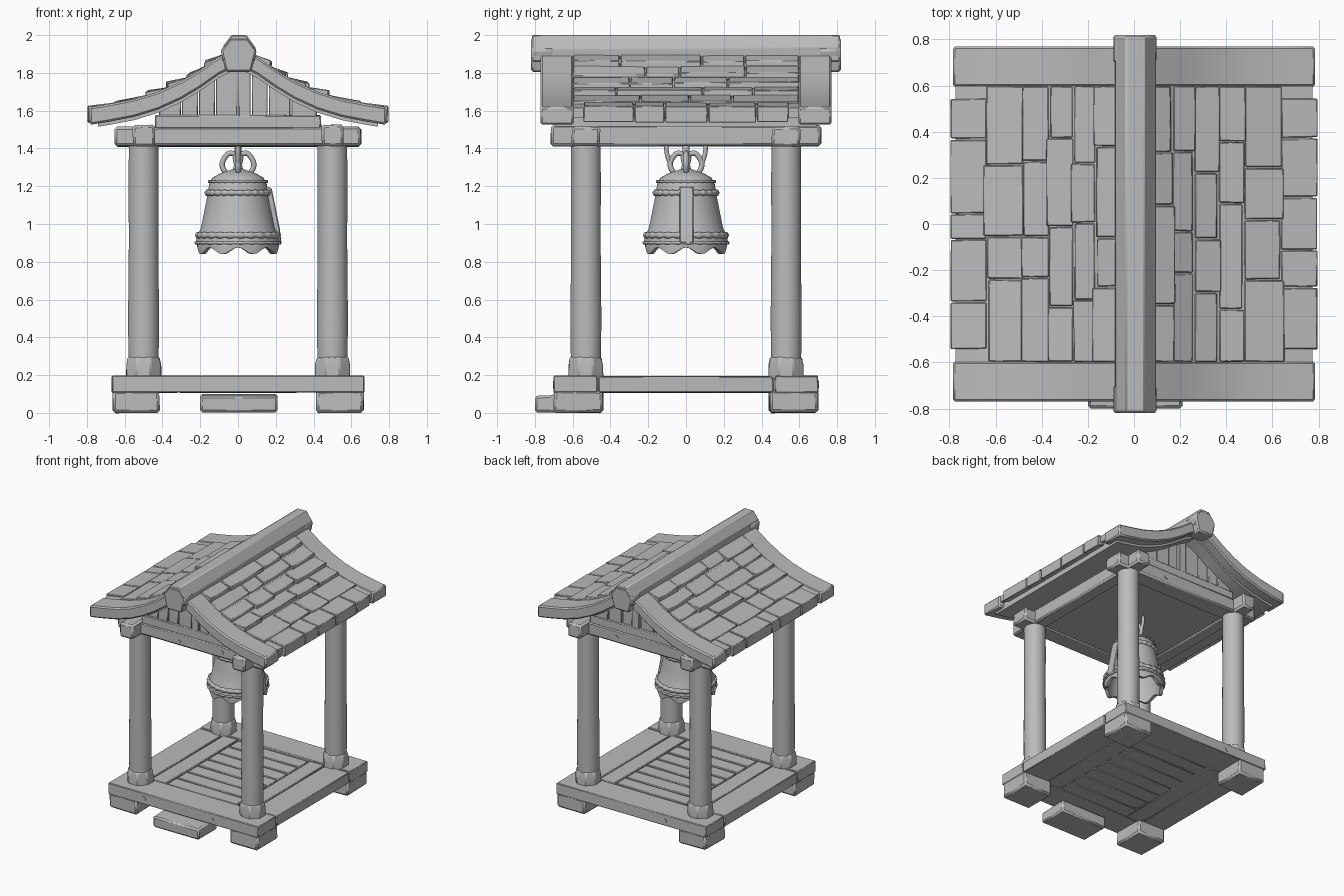
import bpy, bmesh, math, random
from mathutils import Matrix, Vector

random.seed(4)
if "Cube" in bpy.data.objects:
    bpy.data.objects.remove(bpy.data.objects["Cube"])

grey = bpy.data.materials.new("plain_grey")
grey.use_nodes = True
grey.diffuse_color = (0.5, 0.5, 0.5, 1)
grey.node_tree.nodes["Principled BSDF"].inputs["Base Color"].default_value = (0.5, 0.5, 0.5, 1)


def finish(bm, name, bevel=0.008, angle=30, wear=0.0):
    """Turn a bmesh into a named, shaded object with worn edges."""
    for v in bm.verts:
        v.co += Vector([random.uniform(-wear, wear) for _ in range(3)])
    bmesh.ops.recalc_face_normals(bm, faces=bm.faces)
    mesh = bpy.data.meshes.new(name)
    bm.to_mesh(mesh)
    bm.free()
    mesh.materials.append(grey)
    obj = bpy.data.objects.new(name, mesh)
    bpy.context.collection.objects.link(obj)
    if bevel:
        mod = obj.modifiers.new("worn_edges", "BEVEL")
        mod.width = bevel
        mod.segments = 1
        mod.limit_method = "ANGLE"
    bpy.ops.object.select_all(action="DESELECT")
    obj.select_set(True)
    bpy.context.view_layer.objects.active = obj
    bpy.ops.object.shade_smooth_by_angle(angle=math.radians(angle))
    return obj


def prism(bm, points, y0, y1, side=1):
    """Extrude an x-z outline from y0 to y1, optionally mirrored in x."""
    a = [bm.verts.new((x * side, y0, z)) for x, z in points]
    b = [bm.verts.new((x * side, y1, z)) for x, z in points]
    bm.faces.new(a)
    bm.faces.new(b[::-1])
    for i in range(len(a)):
        j = (i + 1) % len(a)
        bm.faces.new((a[i], b[i], b[j], a[j]))


def box(bm, x0, x1, y0, y1, z0, z1):
    prism(bm, [(x0, z0), (x1, z0), (x1, z1), (x0, z1)], y0, y1)


def tube(bm, x, y, rings, sides):
    """Stack of (radius, z) rings around a vertical axis, capped."""
    loops = []
    for r, z in rings:
        loops.append([bm.verts.new((x + r * math.cos((i + .5) * math.tau / sides),
                                    y + r * math.sin((i + .5) * math.tau / sides), z))
                      for i in range(sides)])
    for lo, hi in zip(loops, loops[1:]):
        for i in range(sides):
            j = (i + 1) % sides
            bm.faces.new((lo[i], lo[j], hi[j], hi[i]))
    bm.faces.new(loops[0])
    bm.faces.new(loops[-1])


def cord(name, points, radius):
    curve = bpy.data.curves.new(name, "CURVE")
    curve.dimensions = "3D"
    curve.bevel_depth = radius
    curve.bevel_resolution = 2
    curve.use_fill_caps = True
    spline = curve.splines.new("NURBS")
    spline.points.add(len(points) - 1)
    for p, co in zip(spline.points, points):
        p.co = (*co, 1)
    spline.use_endpoint_u = True
    spline.order_u = 3
    curve.materials.append(grey)
    bpy.context.collection.objects.link(bpy.data.objects.new(name, curve))


# Roof sweep, measured from the ridge outward
SWEEP = [(0, 1.93), (.1, 1.88), (.2, 1.81), (.3, 1.75), (.42, 1.695),
         (.55, 1.655), (.68, 1.63), (.79, 1.612)]


def roof_z(x):
    for (xa, za), (xb, zb) in zip(SWEEP, SWEEP[1:]):
        if x <= xb:
            return za + (zb - za) * (x - xa) / (xb - xa)
    return SWEEP[-1][1]


def roof_strip(top, bottom, reach):
    xs = [x for x, _ in SWEEP if x < reach] + [reach]
    return ([(x, roof_z(x) + top) for x in xs] +
            [(x, roof_z(x) + bottom) for x in reversed(xs)])


# Foot blocks and front step
for sx, xn in ((1, "left"), (-1, "right")):
    for sy, yn in ((-1, "front"), (1, "back")):
        bm = bmesh.new()
        xa, xb = sorted((sx * .415, sx * .665))
        ya, yb = sorted((sy * .44, sy * .70))
        box(bm, xa, xb, ya, yb, 0, .12)
        finish(bm, f"{yn}_{xn}_foot", .015, wear=.004)
        # Round post on an octagonal collar
        bm = bmesh.new()
        tube(bm, sx * .5, sy * .53, [(.08, .2), (.083, .5), (.079, .9), (.08, 1.2), (.079, 1.42)], 20)
        finish(bm, f"{yn}_{xn}_post", 0, 40)
        bm = bmesh.new()
        tube(bm, sx * .5, sy * .53, [(.099, .18), (.099, .25), (.09, .295)], 8)
        finish(bm, f"{yn}_{xn}_collar", .008, 25, .003)
bm = bmesh.new()
box(bm, -.2, .21, -.8, -.56, .003, .1)
for v in bm.verts:
    if v.co.y < -.7 and v.co.z > .05:
        v.co.z -= .01
finish(bm, "front_step", .012)

# Floor: solid core, border boards, side boards and inner slats
bm = bmesh.new()
box(bm, -.655, .655, -.69, .69, .112, .18)
finish(bm, "floor_core")
bm = bmesh.new()
for s in (-1, 1):
    ya, yb = sorted((s * .70, s * .47))
    box(bm, -.668, .668, ya, yb, .108, .196)
    for inner, outer in ((.46, .668), (.32, .452)):
        xa, xb = sorted((s * inner, s * outer))
        box(bm, xa, xb, -.462, .462, .108, .194)
slats = 7
for i in range(slats):
    y = -.462 + i * .924 / slats
    box(bm, -.312, .312, y, y + .924 / slats - .012, .108, .192)
finish(bm, "floor_boards", .005, wear=.002)

# Crossing beams, with ends running past the posts
for s, n in ((-1, "front"), (1, "back")):
    bm = bmesh.new()
    box(bm, -.65, .65, s * .53 - .075, s * .53 + .075, 1.41, 1.515)
    finish(bm, n + "_beam", .014, wear=.004)
    bm = bmesh.new()
    box(bm, -.44, .44, s * .53 - .07, s * .53 + .07, 1.505, 1.575)
    finish(bm, n + "_upper_beam", .006, wear=.002)
for s, n in ((1, "left"), (-1, "right")):
    bm = bmesh.new()
    box(bm, s * .5 - .057, s * .5 + .057, -.715, .715, 1.412, 1.525)
    finish(bm, n + "_beam", .014, wear=.004)
bm = bmesh.new()
box(bm, -.5, .5, -.53, .53, 1.42, 1.46)
finish(bm, "ceiling", 0)

# Gable planks cut to the sweep of the roof
for s, n in ((-1, "front"), (1, "back")):
    bm = bmesh.new()
    edges = [-.42, -.3, -.21, -.12, 0, .07, .16, .28, .42]
    for a, b in zip(edges, edges[1:]):
        y = s * (.55 + random.uniform(0, .02))
        prism(bm, [(a + .003, 1.56), (b - .003, 1.56), (b - .003, roof_z(abs(b)) - .06),
                   (a + .003, roof_z(abs(a)) - .06)], y - .03, y + .03)
    finish(bm, n + "_gable_planks", .004)

# Roof decks, barge boards and shingles
courses = [.06, .17, .265, .37, .48, .64, .79]
for s, n in ((1, "left"), (-1, "right")):
    bm = bmesh.new()
    prism(bm, roof_strip(-.03, -.105, .74), -.69, .69, s)
    prism(bm, roof_strip(0, -.05, .775), -.65, .65, s)
    finish(bm, n + "_roof_deck", 0, 25)
    for e, m in ((-1, "front"), (1, "back")):
        bm = bmesh.new()
        prism(bm, roof_strip(.006, -.088, .785), *sorted((e * .595, e * .77)), s)
        finish(bm, f"{m}_{n}_barge_board", .01, 25)
    bm = bmesh.new()
    for i, (a, b) in enumerate(zip(courses, courses[1:])):
        eave = i == len(courses) - 2
        end = .545 if eave else .6
        count = 5 if eave else 4
        cuts = [-end] + [-end + 2 * end * (k + random.uniform(-.3, .3)) / count
                         for k in range(1, count)] + [end]
        for c, d in zip(cuts, cuts[1:]):
            lift = random.uniform(.018, .036) if i < 4 else .012
            low = b + random.uniform(-.012, .012) if not eave else b + .005
            under = -.075 if eave else -.02
            prism(bm, [(a, roof_z(a) + .006), (low, roof_z(b) + lift),
                       (low, roof_z(b) + under), (a, roof_z(a) - .05)],
                  c + .003, d - .003, s)
    finish(bm, n + "_shingles", .004, 20, .002)

# Ridge beam with heavier ends
bm = bmesh.new()
prism(bm, [(-.085, 1.86), (-.08, 1.94), (-.035, 2), (.045, 2), (.095, 1.93), (.09, 1.86)], -.815, .815)
finish(bm, "ridge_beam", .006, 20)
for s, n in ((-1, "front"), (1, "back")):
    bm = bmesh.new()
    prism(bm, [(-.065, 1.805), (-.092, 1.92), (-.04, 1.985), (.05, 1.985), (.1, 1.92), (.07, 1.805)],
          *sorted((s * .70, s * .82)))
    finish(bm, n + "_ridge_end", .01, 20)

# Bell: turned shell with a scalloped lip
SHELL = [(.19, .86), (.215, .86), (.222, .91), (.21, .95), (.196, .98), (.18, 1.06), (.16, 1.16),
         (.153, 1.21), (.135, 1.245), (.09, 1.27), (.03, 1.29), (0, 1.29)]
INSIDE = [(.19, .86), (.185, .95), (.15, 1.12), (.12, 1.21), (0, 1.24)]
bm = bmesh.new()
for outline in (SHELL, INSIDE):
    verts = [bm.verts.new((r, 0, z)) for r, z in outline]
    rim = [bm.edges.new(p) for p in zip(verts, verts[1:])]
    bmesh.ops.spin(bm, geom=verts + rim, axis=(0, 0, 1), cent=(0, 0, 0), steps=64, angle=math.tau)
bmesh.ops.remove_doubles(bm, verts=bm.verts, dist=.0005)
for v in bm.verts:
    if v.co.z < .87:
        v.co.z += .018 * math.cos(8 * math.atan2(v.co.y, v.co.x)) - .002
finish(bm, "bell_shell", 0, 40)

# Beaded bands round the bell
for name, radius, z, thick in (("lower_band", .208, .94, .018), ("rim_band", .222, .9, .008),
                               ("upper_band", .16, 1.165, .016), ("shoulder_band", .152, 1.225, .007)):
    bm = bmesh.new()
    around, section = 96, 6
    grid = []
    for i in range(around):
        t = i * math.tau / around
        w = thick * (1 + .18 * math.sin(24 * t))
        grid.append([bm.verts.new(((radius + w * math.cos(p)) * math.cos(t),
                                   (radius + w * math.cos(p)) * math.sin(t), z + w * math.sin(p)))
                     for p in (k * math.tau / section for k in range(section))])
    for i in range(around):
        for k in range(section):
            l = (k + 1) % section
            bm.faces.new((grid[i - 1][k], grid[i][k], grid[i][l], grid[i - 1][l]))
    finish(bm, "bell_" + name, 0, 60)

# Raised strap on one side of the bell
bm = bmesh.new()
prism(bm, [(.19, .9), (.23, .9), (.222, .97), (.178, 1.19), (.14, 1.2)], -.035, .04)
finish(bm, "bell_strap", .005)

# Crown loops and hanging cords
bm = bmesh.new()
tube(bm, 0, 0, [(.035, 1.27), (.022, 1.31), (.03, 1.35), (.018, 1.38), (.018, 1.43)], 12)
finish(bm, "crown_stem", 0, 50)
for i in range(4):
    c, d = math.cos(i * math.pi / 2), math.sin(i * math.pi / 2)
    path = [(.06, 1.265), (.09, 1.3), (.075, 1.35), (.04, 1.385), (.0, 1.36)]
    cord(f"crown_loop_{i + 1}", [(r * c, r * d, z) for r, z in path], .014)
for s, n in ((-1, "front"), (1, "back")):
    cord(n + "_hanging_cord", [(0, s * .07, 1.27), (0, s * .085, 1.32), (0, s * .105, 1.38),
                               (0, s * .105, 1.43)], .012)

# Wood knots on the beams and floor edge
bm = bmesh.new()
for x, y, z, r in ((.28, -.606, 1.46, .016), (-.1, -.606, 1.45, .011), (-.35, -.701, .15, .02),
                   (.26, -.701, .15, .012), (.2, .606, 1.46, .016), (-.3, .701, .15, .018)):
    spot = Matrix.Translation((x, y, z)) @ Matrix.Rotation(math.pi / 2, 4, "X")
    bmesh.ops.create_cone(bm, cap_ends=True, segments=12, radius1=r, radius2=r, depth=.008, matrix=spot)
finish(bm, "wood_knots", 0)
